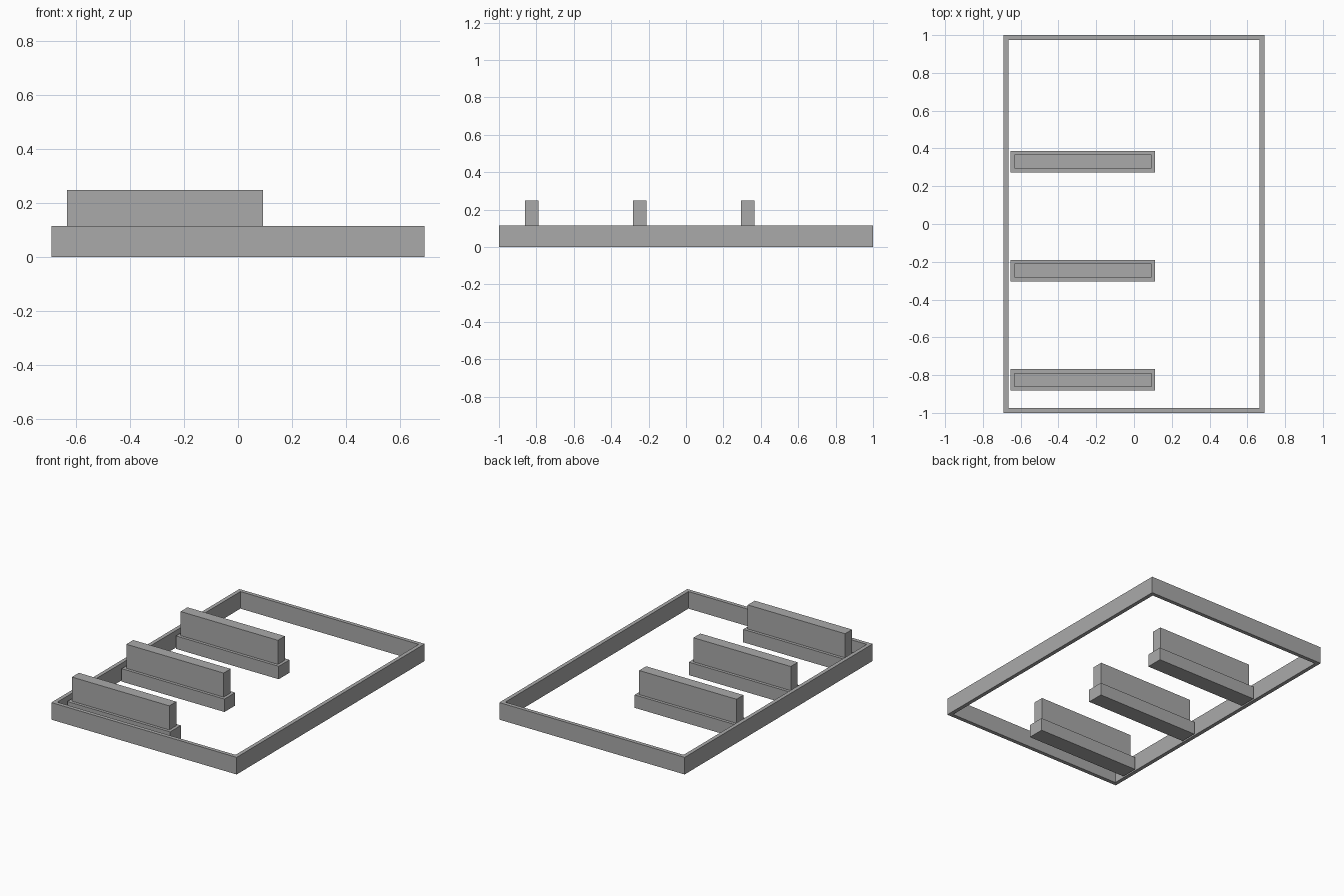
import bpy
import bmesh

cube = bpy.data.objects.get("Cube")
if cube:
    bpy.data.objects.remove(cube, do_unlink=True)

grey = bpy.data.materials.new("concrete grey")
grey.use_nodes = True
COLOUR = (0.4, 0.4, 0.4, 1)
grey.diffuse_color = COLOUR
grey.node_tree.nodes["Principled BSDF"].inputs["Base Color"].default_value = COLOUR


def add_object(name, bm):
    mesh = bpy.data.meshes.new(name)
    bm.to_mesh(mesh)
    bm.free()
    mesh.materials.append(grey)
    obj = bpy.data.objects.new(name, mesh)
    bpy.context.collection.objects.link(obj)
    return obj


def box_bmesh(x0, x1, y0, y1, z0, z1):
    bm = bmesh.new()
    bmesh.ops.create_cube(bm, size=1)
    for v in bm.verts:
        v.co.x = x1 if v.co.x > 0 else x0
        v.co.y = y1 if v.co.y > 0 else y0
        v.co.z = z1 if v.co.z > 0 else z0
    return bm


# Perimeter frame: inset the top and bottom, then join the openings
HALF_X, HALF_Y, FRAME_H, WALL = 0.69, 1.0, 0.115, 0.037
bm = box_bmesh(-HALF_X, HALF_X, -HALF_Y, HALF_Y, 0, FRAME_H)
caps = [f for f in bm.faces if abs(f.normal.z) > 0.9]
bmesh.ops.inset_individual(bm, faces=caps, thickness=WALL)
rims = [e for f in caps for e in f.edges]
bmesh.ops.delete(bm, geom=caps, context='FACES_ONLY')
bmesh.ops.bridge_loops(bm, edges=rims)
bmesh.ops.recalc_face_normals(bm, faces=bm.faces)
add_object("perimeter_frame", bm)

# Three dividers, each a low plinth with a narrower wall on it
PLINTH_H, WALL_TOP, STEP = 0.087, 0.249, 0.02
for place, y in (("front", -0.825), ("middle", -0.247), ("back", 0.33)):
    x0, x1, half = WALL - HALF_X, 0.112, 0.057
    add_object(place + "_plinth",
               box_bmesh(x0, x1, y - half, y + half, 0, PLINTH_H))
    half -= STEP
    add_object(place + "_divider_wall",
               box_bmesh(x0 + STEP, x1 - STEP, y - half, y + half, PLINTH_H, WALL_TOP))
